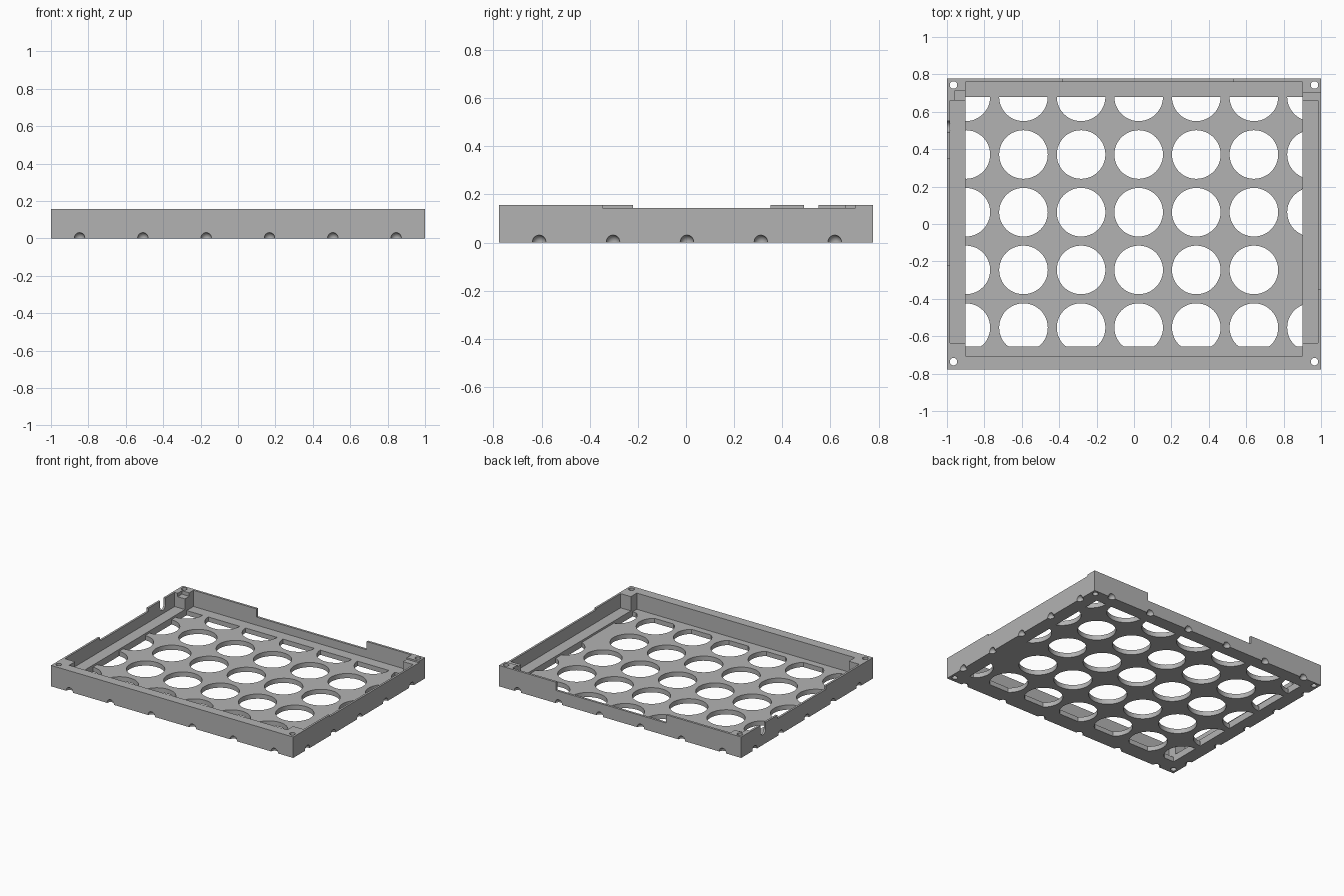
import bpy, bmesh, math
from mathutils import Matrix, Vector

if "Cube" in bpy.data.objects:
    bpy.data.objects.remove(bpy.data.objects["Cube"], do_unlink=True)

HX, HY, TOP = 1.0, 0.777, 0.156      # outer half sizes and rim height
FLOOR, LEDGE = 0.035, 0.05           # floor and side ledge heights
HIGH = 0.4                           # cutters reach above the rim

grey = bpy.data.materials.new("light grey")
grey.use_nodes = True
grey.diffuse_color = (0.45, 0.45, 0.45, 1)
grey.node_tree.nodes["Principled BSDF"].inputs["Base Color"].default_value = grey.diffuse_color


def finish(bm, name):
    bmesh.ops.recalc_face_normals(bm, faces=bm.faces)
    mesh = bpy.data.meshes.new(name)
    bm.to_mesh(mesh)
    bm.free()
    mesh.materials.append(grey)
    obj = bpy.data.objects.new(name, mesh)
    bpy.context.collection.objects.link(obj)
    return obj


def box(name, x0, x1, y0, y1, z0, z1=HIGH):
    bm = bmesh.new()
    size = Vector((x1 - x0, y1 - y0, z1 - z0))
    centre = Vector((x0 + x1, y0 + y1, z0 + z1)) / 2
    bmesh.ops.create_cube(bm, size=1, matrix=Matrix.Translation(centre) @ Matrix.Diagonal(size.to_4d()))
    return finish(bm, name)


def prism(bm, points, direction):
    """Extrude a closed loop of points along a direction."""
    face = bm.faces.new([bm.verts.new(p) for p in points])
    ext = bmesh.ops.extrude_face_region(bm, geom=[face], use_keep_orig=True)
    verts = [v for v in ext["geom"] if isinstance(v, bmesh.types.BMVert)]
    bmesh.ops.translate(bm, verts=verts, vec=direction)


def circle(cx, cy, r, n):
    return [(cx + r * math.cos(2 * math.pi * i / n), cy + r * math.sin(2 * math.pi * i / n))
            for i in range(n)]


def cut(target, cutter):
    cutter.hide_render = True
    mod = target.modifiers.new("cut", "BOOLEAN")
    mod.operation, mod.solver, mod.object = "DIFFERENCE", "EXACT", cutter
    bpy.context.view_layer.objects.active = target
    bpy.ops.object.modifier_apply(modifier=mod.name)
    bpy.data.objects.remove(cutter, do_unlink=True)


# Tray body
tray = box("tray", -HX, HX, -HY, HY, 0, TOP)

# Main cavity, and side pockets that leave corner posts and a ledge
cut(tray, box("cavity", -0.9, 0.9, -0.705, 0.76, FLOOR))
cut(tray, box("side_pockets", -0.985, 0.985, -0.635, 0.66, LEDGE))

# Lowered stretches of the rim and the stepped corner post
cut(tray, box("back_dip", -0.38, 0.53, 0.74, 0.8, 0.095))
cut(tray, box("left_dip", 0.89, 1.1, -0.347, 0.704, 0.144))
cut(tray, box("right_dip", -1.1, -0.95, -0.22, 0.35, 0.13))
cut(tray, box("post_step", -0.96, -0.89, 0.65, 0.71, 0.13))

# Cable slot with a round bottom
bm = bmesh.new()
arc = [(0.52 + 0.03 * math.cos(a), 0.105 + 0.03 * math.sin(a))
       for a in (math.pi + math.pi * i / 12 for i in range(13))]
loop = arc + [(0.55, HIGH), (0.49, HIGH)]
prism(bm, [(-1.1, y, z) for y, z in loop], Vector((0.15, 0, 0)))
cut(tray, finish(bm, "cable_slot"))

# Grid of round floor openings, trimmed to a rectangle
bm = bmesh.new()
for col in range(7):
    for row in range(5):
        points = []
        for x, y in circle(-0.899 + 0.308 * col, -0.554 + 0.3085 * row, 0.13, 48):
            p = (round(min(max(x, -0.9), 0.9), 5), round(min(max(y, -0.655), 0.68), 5), -0.1)
            if p not in points:
                points.append(p)
        prism(bm, points, Vector((0, 0, HIGH)))
cut(tray, finish(bm, "floor_openings"))

# Corner screw holes
bm = bmesh.new()
for sx in (-1, 1):
    for y in (-0.736, 0.743):
        prism(bm, [(x, v, -0.1) for x, v in circle(sx * 0.965, y, 0.02, 24)], Vector((0, 0, HIGH)))
cut(tray, finish(bm, "screw_holes"))

# Round dents along the bottom edge of all four walls
spots = [(-0.847 + 0.3385 * i, s * HY) for i in range(6) for s in (-1, 1)]
spots += [(s * HX, -0.61 + 0.307 * i) for i in range(5) for s in (-1, 1)]
bm = bmesh.new()
for x, y in spots:
    bmesh.ops.create_uvsphere(bm, u_segments=20, v_segments=12, radius=0.028,
                              matrix=Matrix.Translation((x, y, 0.003)))
cut(tray, finish(bm, "edge_dents"))

# Smooth the round surfaces and keep the edges crisp
bpy.ops.object.select_all(action="DESELECT")
tray.select_set(True)
bpy.context.view_layer.objects.active = tray
bpy.ops.object.shade_smooth_by_angle(angle=math.radians(30))
